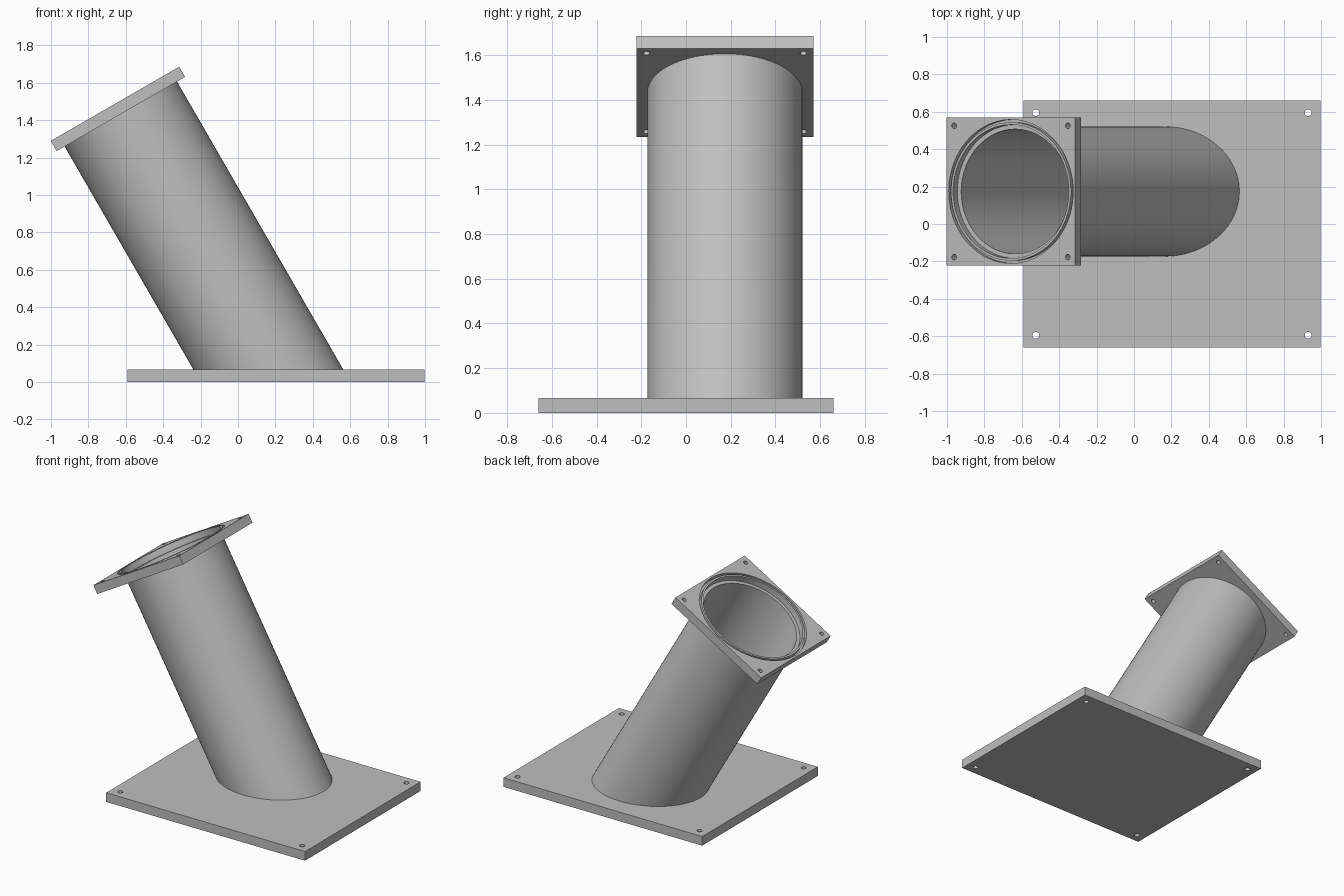
import bpy, bmesh, math
from mathutils import Matrix, Vector

if "Cube" in bpy.data.objects:
    bpy.data.objects.remove(bpy.data.objects["Cube"], do_unlink=True)

grey = bpy.data.materials.new("light grey")
grey.use_nodes = True
COLOUR = (0.52, 0.52, 0.52, 1)
grey.diffuse_color = COLOUR
grey.node_tree.nodes["Principled BSDF"].inputs["Base Color"].default_value = COLOUR

PLATE = 0.066          # base plate thickness
FLANGE = 0.063         # flange thickness
RECESS = 0.045         # depth of the seat inside the flange
BORE, TUBE, SEAT = 0.333, 0.347, 0.357
# local frame of the leaning tube: origin at centre of the flange's outer face
LEAN = Matrix.Translation((-0.658, 0.174, 1.4875)) @ Matrix.Rotation(math.radians(-30), 4, "Y")


def make(name, bm):
    bmesh.ops.recalc_face_normals(bm, faces=bm.faces)
    mesh = bpy.data.meshes.new(name)
    bm.to_mesh(mesh)
    bm.free()
    mesh.materials.append(grey)
    obj = bpy.data.objects.new(name, mesh)
    bpy.context.collection.objects.link(obj)
    return obj


def box(name, size, centre):
    bm = bmesh.new()
    bmesh.ops.create_cube(bm, size=1)
    bmesh.ops.scale(bm, vec=size, verts=bm.verts)
    bmesh.ops.translate(bm, vec=centre, verts=bm.verts)
    return make(name, bm)


def cylinder(name, radius, low, high, x=0, y=0, sides=96):
    bm = bmesh.new()
    bmesh.ops.create_cone(bm, cap_ends=True, segments=sides, radius1=radius, radius2=radius,
                          depth=high - low,
                          matrix=Matrix.Translation((x, y, (low + high) / 2)))
    return make(name, bm)


def ring(name, inner, outer, low, high, sides=96):
    bm = bmesh.new()
    corners = [(inner, low), (outer, low), (outer, high), (inner, high)]
    verts = [bm.verts.new((r, 0, z)) for r, z in corners]
    edges = [bm.edges.new((verts[i], verts[(i + 1) % 4])) for i in range(4)]
    bmesh.ops.spin(bm, geom=verts + edges, cent=(0, 0, 0), axis=(0, 0, 1),
                   angle=math.tau, steps=sides, use_merge=True)
    bmesh.ops.remove_doubles(bm, verts=bm.verts, dist=1e-5)
    return make(name, bm)


def cut(obj, cutters):
    bpy.context.view_layer.objects.active = obj
    for cutter in cutters:
        cutter.hide_render = True
        mod = obj.modifiers.new("cut", "BOOLEAN")
        mod.operation, mod.solver, mod.object = "DIFFERENCE", "EXACT", cutter
        bpy.ops.object.modifier_apply(modifier=mod.name)
        bpy.data.objects.remove(cutter, do_unlink=True)


def smooth(obj):
    bpy.ops.object.select_all(action="DESELECT")
    obj.select_set(True)
    bpy.context.view_layer.objects.active = obj
    bpy.ops.object.shade_smooth_by_angle(angle=math.radians(30))


# base plate with four corner holes
base = box("base_plate", (1.59, 1.32, PLATE), (0.203, 0, PLATE / 2))
cut(base, [cylinder("hole_cutter", 0.018, -0.1, 0.2, 0.203 + sx * 0.728, sy * 0.595, 24)
           for sx in (-1, 1) for sy in (-1, 1)])

# square top flange: bore, stepped seat, seal groove and four corner holes
flange = box("top_flange", (0.793, 0.793, FLANGE), (0, 0, -FLANGE / 2))
cut(flange, [cylinder("bore_cutter", BORE, -0.2, 0.1),
             cylinder("seat_cutter", SEAT, -RECESS, 0.1),
             ring("groove_cutter", 0.37, 0.384, -0.03, 0.05)]
    + [cylinder("hole_cutter", 0.015, -0.2, 0.1, sx * 0.351, sy * 0.351, 24)
       for sx in (-1, 1) for sy in (-1, 1)])
flange.data.transform(LEAN)

# leaning tube, trimmed level just inside the base plate
tube = ring("leaning_tube", BORE, TUBE, -2.2, -FLANGE)
tube.data.transform(LEAN)
bm = bmesh.new()
bm.from_mesh(tube.data)
bmesh.ops.bisect_plane(bm, geom=bm.verts[:] + bm.edges[:] + bm.faces[:],
                       plane_co=Vector((0, 0, PLATE - 0.01)), plane_no=Vector((0, 0, 1)),
                       clear_inner=True)
bm.to_mesh(tube.data)
bm.free()

for part in (base, flange, tube):
    smooth(part)
